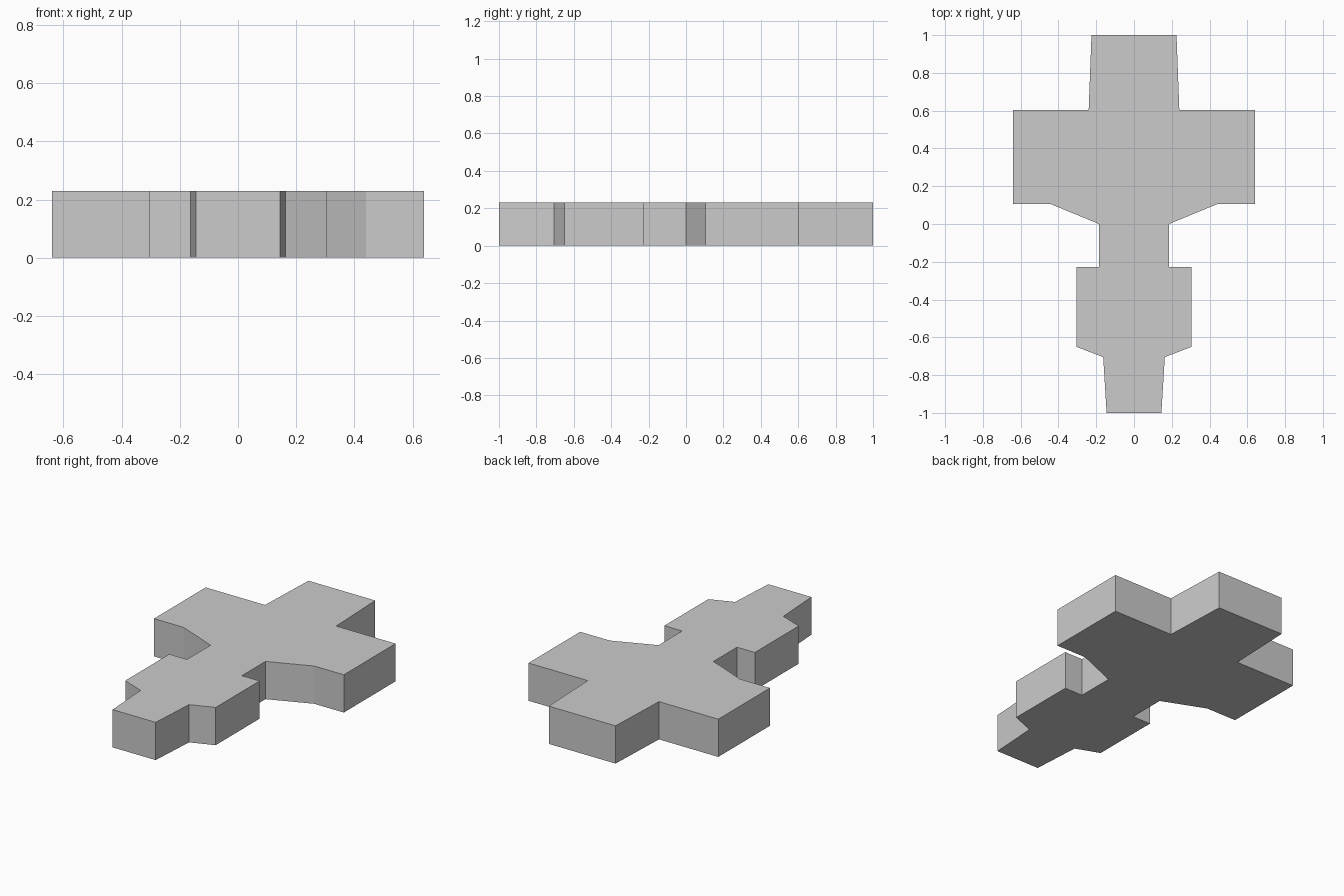
import bpy
import bmesh

cube = bpy.data.objects.get("Cube")
if cube:
    bpy.data.objects.remove(cube, do_unlink=True)

HEIGHT = 0.23

# Right-hand outline from the narrow front end to the broad back end
HALF_OUTLINE = [
    (0.145, -1.0), (0.163, -0.705),                  # tapered front stub
    (0.305, -0.65), (0.305, -0.227), (0.185, -0.227),  # small front block
    (0.185, 0.0), (0.44, 0.105),                     # neck and flare
    (0.64, 0.105), (0.64, 0.603), (0.24, 0.603),     # wide crossbar
    (0.225, 1.0),                                    # tapered back stub
]


def make_material(name, colour):
    mat = bpy.data.materials.new(name)
    mat.use_nodes = True
    mat.diffuse_color = colour
    mat.node_tree.nodes["Principled BSDF"].inputs["Base Color"].default_value = colour
    return mat


def extruded_plate(name, outline, height, material):
    bm = bmesh.new()
    base = bm.faces.new([bm.verts.new((x, y, 0)) for x, y in outline])
    top = bmesh.ops.extrude_face_region(bm, geom=[base], use_keep_orig=True)
    verts = [v for v in top["geom"] if isinstance(v, bmesh.types.BMVert)]
    bmesh.ops.translate(bm, verts=verts, vec=(0, 0, height))
    bmesh.ops.recalc_face_normals(bm, faces=bm.faces)
    mesh = bpy.data.meshes.new(name)
    bm.to_mesh(mesh)
    bm.free()
    mesh.materials.append(material)
    obj = bpy.data.objects.new(name, mesh)
    bpy.context.collection.objects.link(obj)
    return obj


# Mirror the half outline and raise it into one solid slab
grey = make_material("light grey", (0.6, 0.6, 0.6, 1))
outline = HALF_OUTLINE + [(-x, y) for x, y in reversed(HALF_OUTLINE)]
extruded_plate("cross_shaped_slab", outline, HEIGHT, grey)
